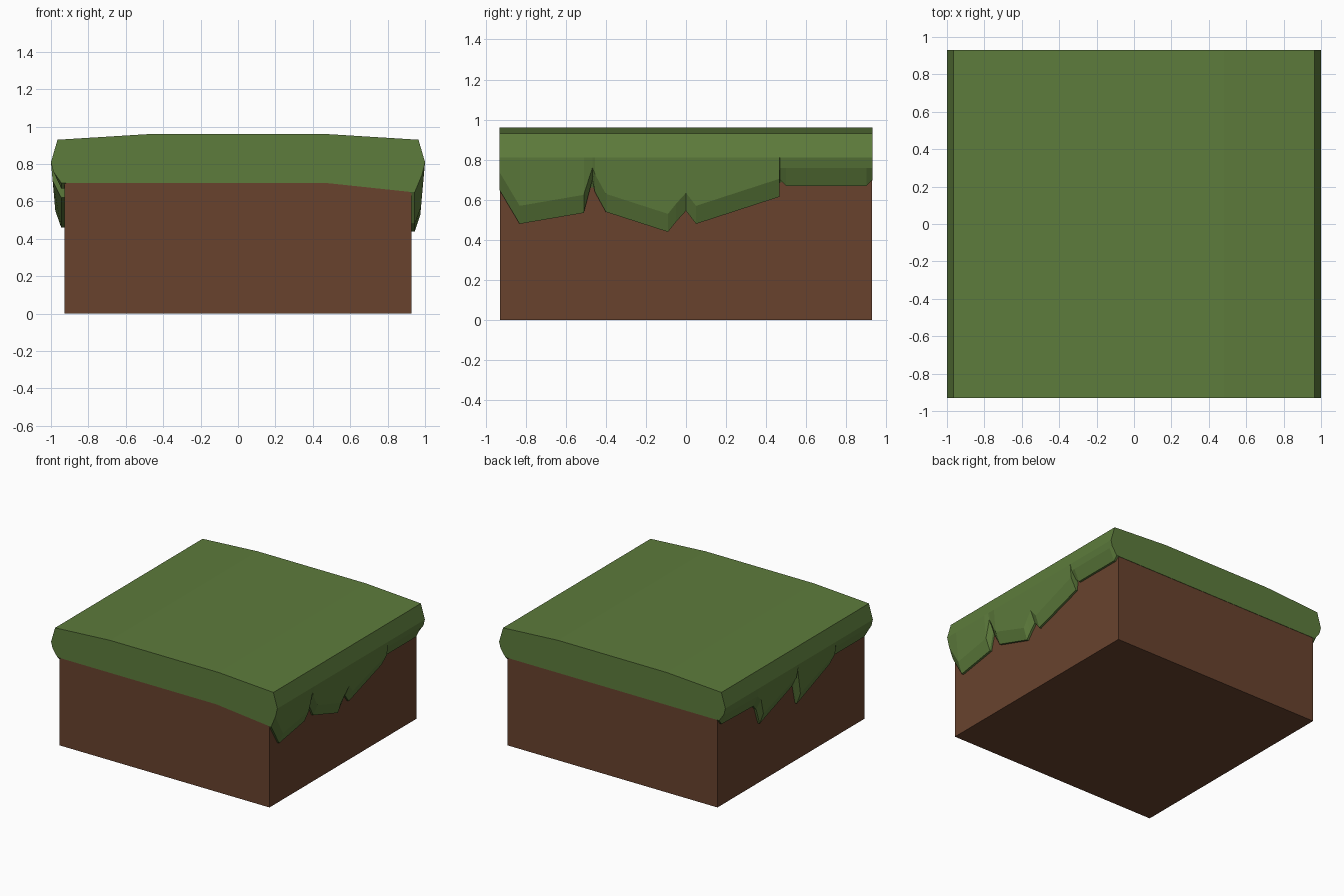
import bpy, bmesh

if "Cube" in bpy.data.objects:
    bpy.data.objects.remove(bpy.data.objects["Cube"])


def material(name, color):
    m = bpy.data.materials.new(name)
    m.diffuse_color = (*color, 1)
    m.use_nodes = True
    m.node_tree.nodes["Principled BSDF"].inputs["Base Color"].default_value = m.diffuse_color
    return m


GRASS = material("grass_green", (0.11, 0.20, 0.045))
DIRT = material("dirt_brown", (0.14, 0.055, 0.027))


def loft(name, rings, mat):
    """Skin a list of closed rings and cap both ends."""
    bm = bmesh.new()
    rows = [[bm.verts.new(p) for p in r] for r in rings]
    n = len(rows[0])
    for a, b in zip(rows, rows[1:]):
        for i in range(n):
            j = (i + 1) % n
            bm.faces.new((a[i], a[j], b[j], b[i]))
    bm.faces.new(rows[0])
    bm.faces.new(rows[-1])
    bmesh.ops.recalc_face_normals(bm, faces=bm.faces)
    me = bpy.data.meshes.new(name)
    bm.to_mesh(me)
    bm.free()
    me.materials.append(mat)
    ob = bpy.data.objects.new(name, me)
    bpy.context.collection.objects.link(ob)
    return ob


# Dirt block
W = 0.928
base = [(-W, -W), (W, -W), (W, W), (-W, W)]
loft("dirt_block", [[(x, y, z) for x, y in base] for z in (0, 0.71)], DIRT)

# Grass slab with a crowned top; its front right lower corner dips
D = 0.931
top = [(-1, 0.81), (-0.965, 0.93), (-0.48, 0.96), (0.48, 0.96), (0.965, 0.93), (1, 0.81)]


def slab_ring(y, dip):
    under = [(0.93, 0.70 - dip), (0.46, 0.70), (-0.93, 0.70)]
    return [(x, y, z) for x, z in top + under]


loft("grass_slab", [slab_ring(-D, 0.05), slab_ring(D, 0)], GRASS)


# Ragged overhangs: lower outline as (y, z)
def overhang(name, side, outline):
    rings = []
    for y, z in outline:
        zm = min(z + 0.09, 0.76)
        xm = 1 - (0.81 - zm) * (0.09 if z < 0.64 else 0.25)
        section = [(1, 0.81), (xm, zm), (0.945, z), (0.92, z), (0.92, 0.81)]
        rings.append([(side * x, y, h) for x, h in section])
    loft(name, rings, GRASS)


overhang("right_overhang", 1, [
    (-D, 0.65), (-0.83, 0.48), (-0.51, 0.535), (-0.467, 0.70), (-0.455, 0.64),
    (-0.40, 0.54), (-0.09, 0.44), (-0.05, 0.49), (0, 0.545), (0.05, 0.48),
    (0.466, 0.615), (0.468, 0.70), (0.50, 0.67), (0.90, 0.67), (D, 0.70)])
overhang("left_overhang", -1, [
    (-D, 0.70), (-0.90, 0.67), (-0.50, 0.67), (-0.468, 0.70), (-0.466, 0.62),
    (-0.05, 0.46), (0, 0.67), (0.02, 0.62), (0.42, 0.48), (0.465, 0.61),
    (0.50, 0.65), (0.90, 0.66), (D, 0.70)])
